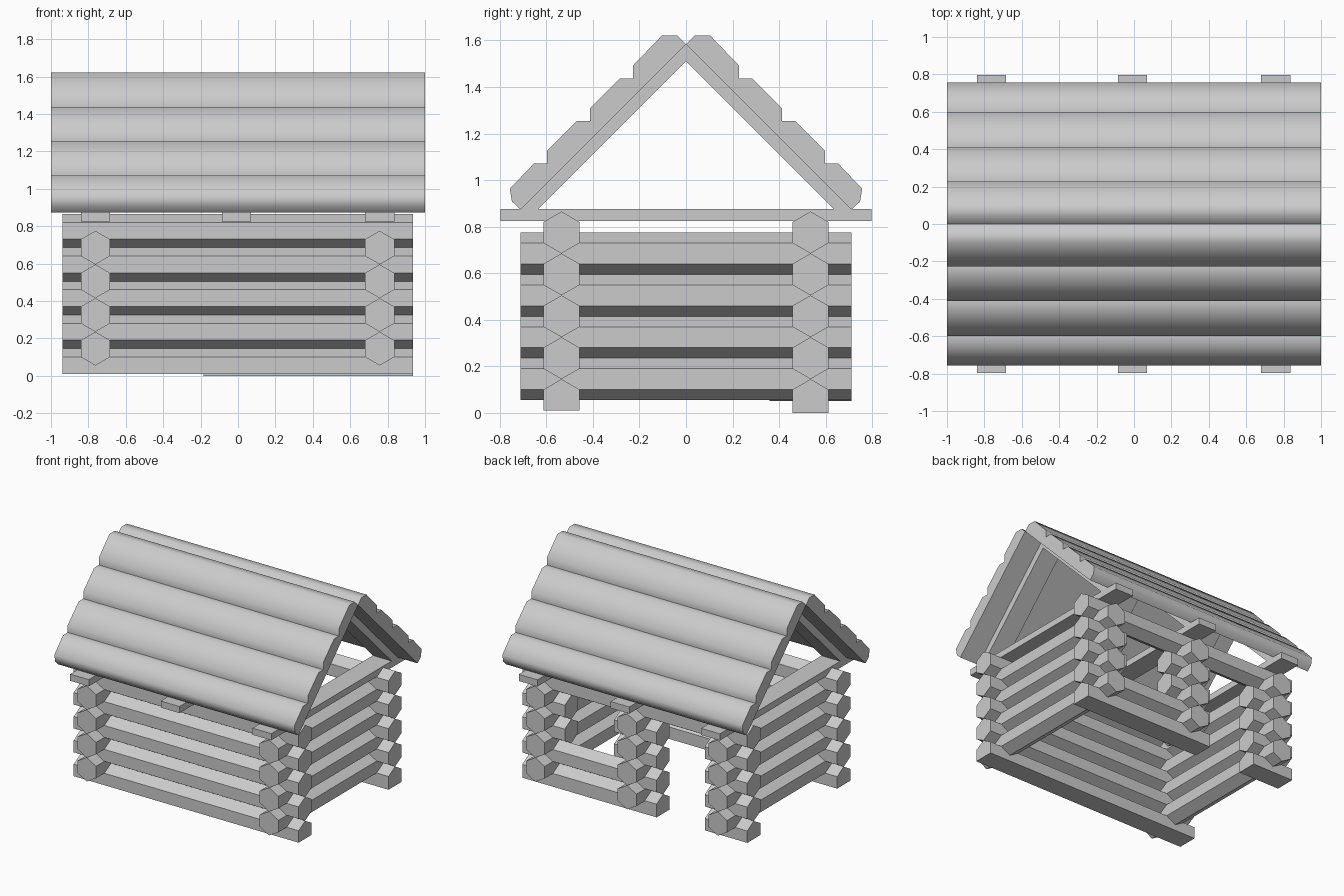
import bpy, bmesh, math

if "Cube" in bpy.data.objects:
    bpy.data.objects.remove(bpy.data.objects["Cube"], do_unlink=True)

grey = bpy.data.materials.new("pale_grey_wood")
grey.use_nodes = True
grey.diffuse_color = (0.6, 0.6, 0.6, 1)
grey.node_tree.nodes["Principled BSDF"].inputs["Base Color"].default_value = (0.6, 0.6, 0.6, 1)

R = 0.09            # log radius, also half the log spacing
W = R * math.sqrt(3) / 2
WALL_Y = 0.535
POSTS = (-0.7625, -0.0075, 0.7575)
OVER = 0.177        # log end overhang past a crossing


def prism(name, profile, axis, start, end):
    """Extrude a (side, height) profile along the x or y axis."""
    bm = bmesh.new()
    place = (lambda s, h, t: (t, s, h)) if axis == "x" else (lambda s, h, t: (s, t, h))
    rings = [[bm.verts.new(place(s, h, t)) for s, h in profile] for t in (start, end)]
    n = len(profile)
    for i in range(n):
        j = (i + 1) % n
        bm.faces.new((rings[0][i], rings[0][j], rings[1][j], rings[1][i]))
    for ring in rings:
        bm.faces.new(ring)
    bmesh.ops.recalc_face_normals(bm, faces=bm.faces)
    mesh = bpy.data.meshes.new(name)
    bm.to_mesh(mesh)
    bm.free()
    mesh.materials.append(grey)
    obj = bpy.data.objects.new(name, mesh)
    bpy.context.collection.objects.link(obj)
    return obj


def log(name, axis, side, z, start, end, flat_bottom=None):
    """Six-sided log standing on a point, or cut flat at the given height."""
    points = [(side, z + R), (side + W, z + R / 2), (side + W, z - R / 2),
              (side, z - R), (side - W, z - R / 2), (side - W, z + R / 2)]
    if flat_bottom is not None:
        points = points[:2] + [(side + W, flat_bottom), (side - W, flat_bottom)] + points[5:]
    return prism(name, points, axis, start, end)


right_x, mid_x, left_x = POSTS
x_min, x_max = right_x - OVER, left_x + OVER

# Front and back walls: logs along x, with a door and a window at the back
for level in range(5):
    z = 0.055 + level * 2 * R
    base = 0.01 if level == 0 else None
    log("front_wall_log", "x", -WALL_Y, z, x_min, x_max, base)
    if level == 4:
        log("back_top_log", "x", WALL_Y, z, x_min, x_max)
        continue
    log("back_right_stub", "x", WALL_Y, z, x_min, right_x + OVER, base)
    if level < 2:
        log("window_sill_log", "x", WALL_Y, z, mid_x - OVER, x_max,
            0.0 if level == 0 else None)
    else:
        log("door_post_stub", "x", WALL_Y, z, mid_x - OVER, mid_x + OVER)
        log("back_left_stub", "x", WALL_Y, z, left_x - OVER, x_max)

# Side walls and door post: logs along y
for level in range(4):
    z = 0.145 + level * 2 * R
    for x in (right_x, left_x):
        log("side_wall_log", "y", x, z, -WALL_Y - OVER, WALL_Y + OVER)
    log("door_post_cross_log", "y", mid_x, z - 0.004, WALL_Y - OVER, WALL_Y + OVER)

# Ceiling boards and rafters
for x in POSTS:
    board = [(x - W, 0.825), (x + W, 0.825), (x + W, 0.875), (x - W, 0.875)]
    prism("ceiling_board", board, "y", -0.797, 0.797)
    for side in (-1, 1):
        rafter = [(0, 1.583), (0, 1.51), (side * 0.637, 0.873), (side * 0.71, 0.873)]
        prism("rafter", rafter, "x", x - W, x + W)

# Roof slopes: four overlapping rounded planks in one stepped profile
for side in (-1, 1):
    outline = [(0, 1.583), (0.039, 1.622), (0.103, 1.622)]
    for step in range(3):
        y, z = 0.228 + 0.185 * step, 1.492 - 0.183 * step
        outline += [(y, z), (y, z - 0.055), (y + 0.056, z - 0.055)]
    outline += [(0.641, 1.071), (0.757, 0.963), (0.748, 0.908), (0.71, 0.873)]
    # The last step already ends on the lowest plank's upper face
    outline.pop(-4)
    roof = prism("roof_slope", [(side * y, z) for y, z in outline], "x", -1, 1)
    bpy.ops.object.select_all(action="DESELECT")
    roof.select_set(True)
    bpy.context.view_layer.objects.active = roof
    bpy.ops.object.shade_smooth_by_angle(angle=math.radians(60))
